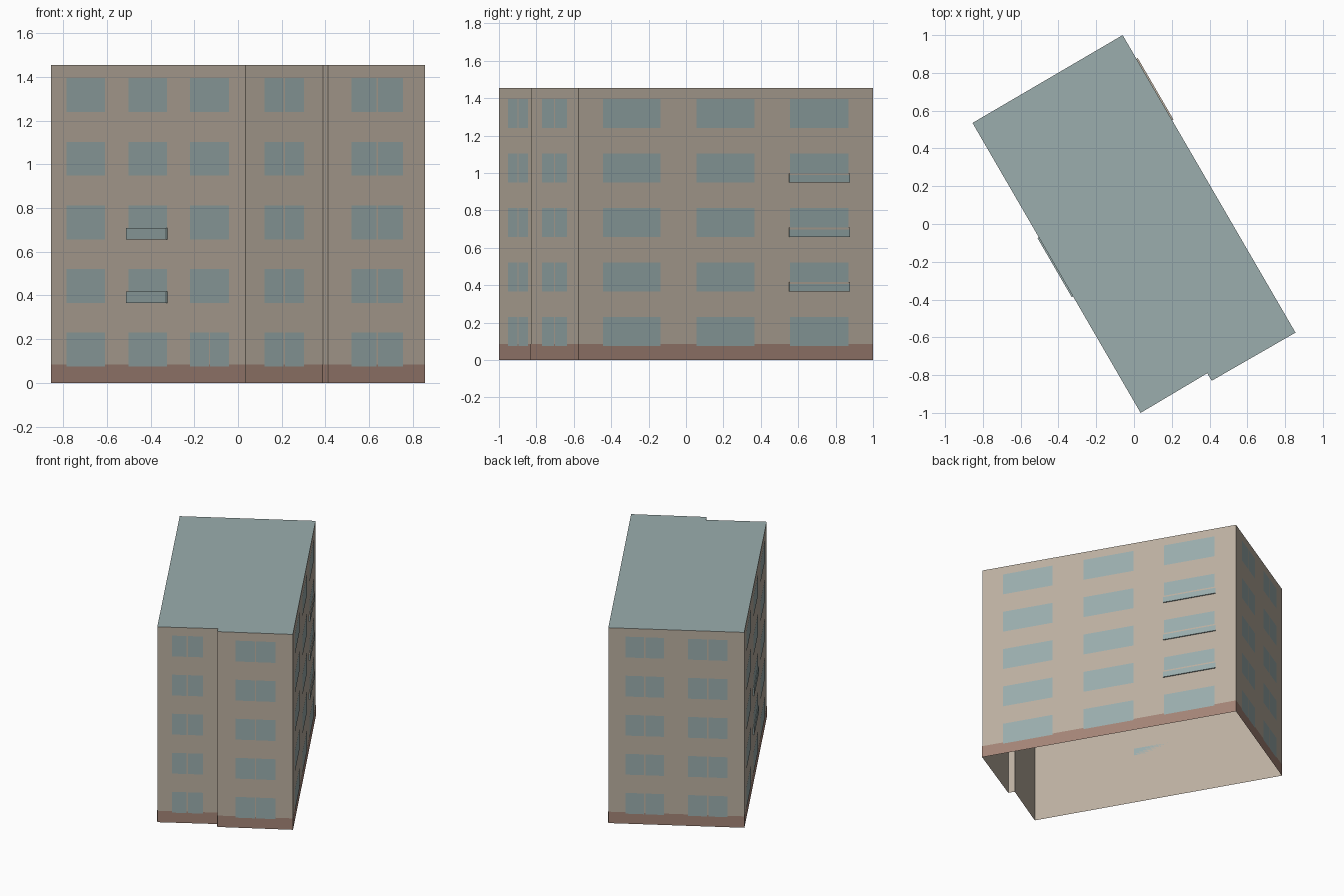
import bpy
from mathutils import Vector

cube = bpy.data.objects.get("Cube")
if cube:
    bpy.data.objects.remove(cube, do_unlink=True)


def material(name, rgb):
    col = [(c / 255) ** 2.2 for c in rgb] + [1]
    m = bpy.data.materials.new(name)
    m.use_nodes = True
    m.diffuse_color = col
    m.node_tree.nodes["Principled BSDF"].inputs["Base Color"].default_value = col
    return m


WALL = material("warm_beige", (186, 174, 159))
GLASS = material("grey_blue", (153, 172, 172))
PLINTH = material("brick_brown", (162, 131, 118))

HEIGHT = 1.455
PLINTH_TOP = 0.085
ROWS = [0.075 + 0.291 * i for i in range(5)]
WIN_H = 0.155

# Footprint corners, counterclockwise from the back corner
back, left, front, notch_in, notch_out, right = outline = [Vector(p) for p in (
    (-0.06, 1.0), (-0.855, 0.535), (0.035, -1.0),
    (0.388, -0.79), (0.411, -0.83), (0.855, -0.575))]


def make_object(name, verts, faces, mat):
    me = bpy.data.meshes.new(name)
    me.from_pydata(verts, [], faces)
    me.materials.append(mat)
    ob = bpy.data.objects.new(name, me)
    bpy.context.collection.objects.link(ob)
    return ob


def on_wall(p, q, t, z, off):
    """Point at fraction t along wall p-q, height z, pushed outward by off."""
    d = (q - p).normalized()
    xy = p.lerp(q, t) + Vector((d.y, -d.x)) * off
    return (xy.x, xy.y, z)


def panel(name, p, q, t0, t1, z0, z1, off, mat):
    corners = ((t0, z0), (t1, z0), (t1, z1), (t0, z1))
    verts = [on_wall(p, q, t, z, off) for t, z in corners]
    return make_object(name, verts, [(0, 1, 2, 3)], mat)


def slab(name, p, q, t0, t1, z0, z1, depth, mat):
    corners = ((t0, z0), (t1, z0), (t1, z1), (t0, z1))
    verts = [on_wall(p, q, t, z, off) for off in (0, depth) for t, z in corners]
    faces = [(4, 5, 6, 7), (3, 2, 1, 0)]
    faces += [(i, (i + 1) % 4, (i + 1) % 4 + 4, i + 4) for i in range(4)]
    return make_object(name, verts, faces, mat)


def window(p, q, t0, t1, z, split):
    gap = 0.004 / (q - p).length
    mid = (t0 + t1) / 2
    spans = [(t0, mid - gap), (mid + gap, t1)] if split else [(t0, t1)]
    for a, b in spans:
        panel("window", p, q, a, b, z, z + WIN_H, 0.002, GLASS)


# Outer walls, open underneath, with a plinth band on each
n = len(outline)
ring = [(v.x, v.y, z) for z in (0, HEIGHT) for v in outline]
make_object("walls", ring, [(i, (i + 1) % n, (i + 1) % n + n, i + n) for i in range(n)], WALL)
make_object("roof", ring[n:], [tuple(range(n))], GLASS)
for i in range(n):
    panel("plinth", outline[i], outline[(i + 1) % n], 0, 1, 0, PLINTH_TOP, 0.001, PLINTH)

# Windows: wall ends, column spans, paired panes
LONG = [(0.082, 0.278), (0.4, 0.597), (0.717, 0.916)]
facades = [
    (left, front, LONG, False),
    (right, back, LONG, False),
    (back, left, [(0.125, 0.41), (0.588, 0.875)], True),
    (front, notch_in, [(0.24, 0.75)], True),
    (notch_out, right, [(0.24, 0.77)], True),
]
for p, q, columns, split in facades:
    for row, z in enumerate(ROWS):
        for col, (a, b) in enumerate(columns):
            paired = split or (p is left and row == 0 and col == 2)
            window(p, q, a, b, z, paired)

# Shallow balcony fronts on the two long walls
for row in (1, 2):
    slab("balcony", left, front, 0.394, 0.598, ROWS[row], ROWS[row] + 0.052, 0.008, GLASS)
for row in (1, 2, 3):
    z = ROWS[row]
    slab("balcony", right, back, 0.714, 0.92, z, z + 0.04, 0.008, GLASS)
    slab("balcony_rail", right, back, 0.714, 0.92, z + 0.04, z + 0.05, 0.008, WALL)
